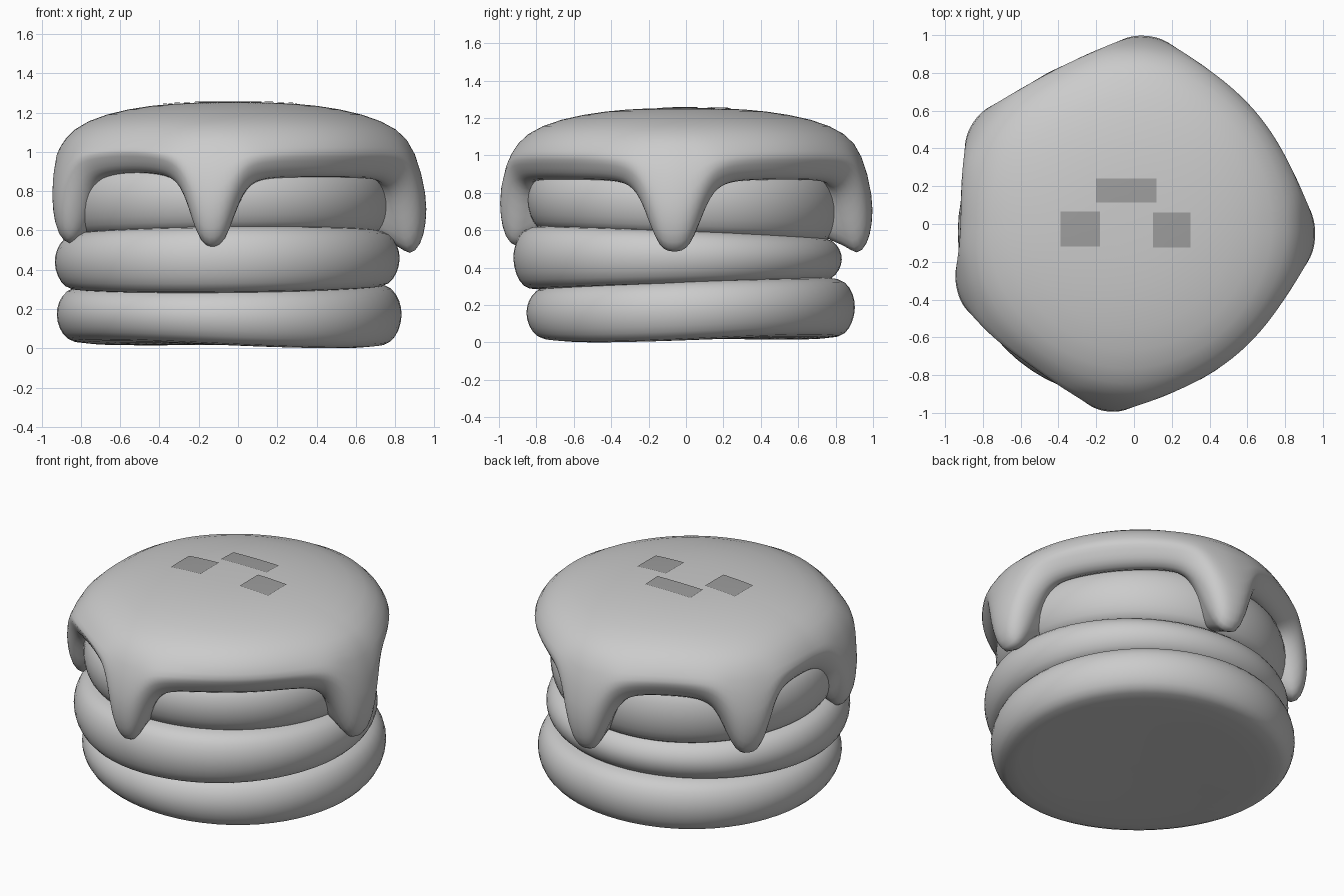
import bpy
import bmesh
from math import sin, cos, pi, exp, radians

cube = bpy.data.objects.get("Cube")
if cube:
    bpy.data.objects.remove(cube, do_unlink=True)


def make_material(name, value):
    mat = bpy.data.materials.new(name)
    colour = (value, value, value, 1.0)
    mat.diffuse_color = colour
    mat.use_nodes = True
    for node in mat.node_tree.nodes:
        if node.type == 'BSDF_PRINCIPLED':
            node.inputs["Base Color"].default_value = colour
    return mat


body_grey = make_material("light_grey", 0.6)
mark_grey = make_material("mid_grey", 0.34)


def add_object(name, bm, mat):
    bmesh.ops.recalc_face_normals(bm, faces=bm.faces)
    for face in bm.faces:
        face.smooth = True
    mesh = bpy.data.meshes.new(name)
    bm.to_mesh(mesh)
    bm.free()
    mesh.materials.append(mat)
    obj = bpy.data.objects.new(name, mesh)
    bpy.context.collection.objects.link(obj)
    return obj


def revolve(name, top_z, bottom_z, section, segments):
    """Skin of rings around z; section(angle) gives (radius, z) from top to bottom."""
    bm = bmesh.new()
    columns = []
    for i in range(segments):
        a = 2 * pi * i / segments
        columns.append([bm.verts.new((r * cos(a), r * sin(a), z)) for r, z in section(a)])
    top = bm.verts.new((0, 0, top_z))
    bottom = bm.verts.new((0, 0, bottom_z))
    for i, here in enumerate(columns):
        after = columns[(i + 1) % segments]
        bm.faces.new((top, here[0], after[0]))
        bm.faces.new((bottom, after[-1], here[-1]))
        for j in range(len(here) - 1):
            bm.faces.new((here[j], here[j + 1], after[j + 1], after[j]))
    obj = add_object(name, bm, body_grey)
    smooth = obj.modifiers.new("smooth", 'SUBSURF')
    smooth.levels = smooth.render_levels = 1
    return obj


# Three stacked round layers with plump sides; top and bottom faces lean
# by (x slope, y slope, saddle twist)
def layer(name, radius, low, high, centre, low_lean, high_lean):
    shape = [(0.5, 1), (0.86, 0.99), (0.95, 0.9), (0.995, 0.7),
             (1.01, 0.48), (0.99, 0.24), (0.945, 0.06), (0.88, 0), (0.5, 0)]

    def height(base, lean, x, y):
        return base + lean[0] * x + lean[1] * y + lean[2] * x * y

    def section(a):
        points = []
        for r, t in shape:
            x, y = radius * r * cos(a), radius * r * sin(a)
            z = height(low, low_lean, x, y) * (1 - t) + height(high, high_lean, x, y) * t
            points.append((radius * r, z))
        return points

    obj = revolve(name, high, low, section, 32)
    obj.location = (centre[0], centre[1], 0)


layer("bottom_layer", 0.88, 0.018, 0.335, (-0.045, 0.025), (-0.01, 0.005, 0.05), (0.01, 0.03, 0))
layer("middle_layer", 0.88, 0.30, 0.605, (-0.055, -0.045), (0.01, 0.03, 0), (0.01, -0.04, 0))
layer("top_layer", 0.84, 0.56, 0.94, (-0.06, -0.01), (0.01, -0.04, 0), (0, 0, 0))

# Glaze drips: angle and shoulder angle in degrees, tip height, half width in radians
drips = [(-97, -97, 0.505, 0.13), (-4, -4, 0.475, 0.17), (85, 85, 0.47, 0.155),
         (147, 149, 0.505, 0.15), (201, 207, 0.525, 0.15)]


def offset(angle, centre):
    return (angle - radians(centre) + pi) % (2 * pi) - pi


def glaze_section(a):
    swell = min(1, sum(exp(-(offset(a, s) / 0.38) ** 2) for c, s, tip, w in drips))
    lobes = [(1 / (1 + (offset(a, c) / w) ** 4), tip) for c, s, tip, w in drips]
    drip = min(1, sum(k for k, tip in lobes))
    arch = 0.87 + 0.025 * exp(-(offset(a, 232) / 0.4) ** 2)
    edge = arch - sum((arch - tip) * k for k, tip in lobes)
    tuck = 0.03 * (1 - drip)
    wide = 0.02 * abs(sin(a))
    wall = 0.885 + wide + 0.08 * swell + 0.02 * drip
    return [(0.2, 1.252), (0.42, 1.24), (0.66 + wide, 1.195),
            (0.82 + wide + 0.02 * swell, 1.12),
            (0.88 + wide + 0.045 * swell, 1.01),
            (wall - tuck / 3, edge + 0.11 + 0.19 * drip),
            (wall - 0.005 - tuck, edge + 0.06 + 0.1 * drip),
            (wall - 0.03 - tuck, edge + 0.02 + 0.03 * drip),
            (wall - 0.09 - tuck, edge - 0.01),
            (wall - 0.14 - tuck, edge + 0.03 + 0.02 * drip),
            (0.69, edge + 0.09), (0.5, 0.92)]


glaze = revolve("dripping_glaze", 1.254, 0.92, glaze_section, 120)
glaze.location = (-0.02, 0, 0)


# Thin marks lying on the glaze
def mark(name, x0, x1, y0, y1):
    bm = bmesh.new()
    bmesh.ops.create_grid(bm, x_segments=6, y_segments=6, size=0.5)
    for v in bm.verts:
        v.co.x *= x1 - x0
        v.co.y *= y1 - y0
    obj = add_object(name, bm, mark_grey)
    obj.location = ((x0 + x1) / 2, (y0 + y1) / 2, 1.4)
    wrap = obj.modifiers.new("lay_on_glaze", 'SHRINKWRAP')
    wrap.target = glaze
    wrap.wrap_method = 'PROJECT'
    wrap.use_project_z = True
    wrap.use_negative_direction = True
    wrap.use_positive_direction = False
    wrap.offset = 0.005


mark("right_square_mark", -0.39, -0.18, -0.12, 0.065)
mark("left_square_mark", 0.10, 0.30, -0.125, 0.06)
mark("bar_mark", -0.20, 0.12, 0.115, 0.24)
